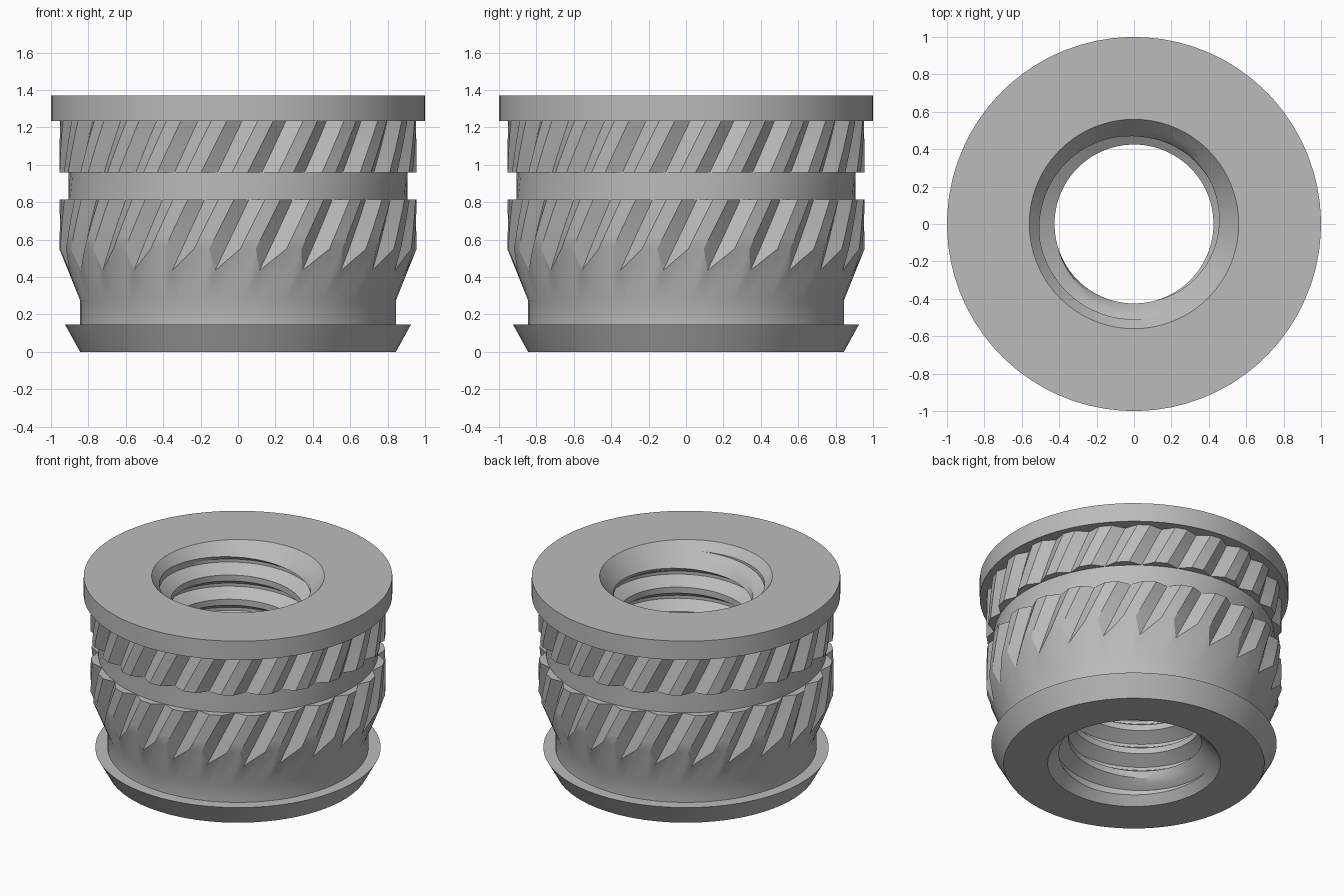
import bpy, bmesh, math

if "Cube" in bpy.data.objects:
    bpy.data.objects.remove(bpy.data.objects["Cube"])

TEETH = 24
COLS = TEETH * 3            # each tooth: root line, crest start, crest end
HEIGHT = 1.37
ROOT, CREST, NECK = 0.909, 0.955, 0.845
A0 = -math.pi / 2 + 0.127   # angle of one tooth root at its lower tip
LEAN = 0.526                # helical lean of teeth, radians per unit height
Z_TIP = 0.435
PITCH, MINOR, MAJOR = 0.173, 0.425, 0.51
BEVEL_R, BEVEL_SLOPE = 0.56, 0.85


def point(r, angle, z):
    return (r * math.cos(angle), r * math.sin(angle), z)


def outer_column(j):
    """Bottom lip, neck, two helical knurl bands, groove and flange."""
    base = A0 + 2 * math.pi * j / COLS
    is_root = j % 3 == 0
    r_tooth = ROOT if is_root else CREST

    def at(r, z, twist_z=None):
        tz = z if twist_z is None else twist_z
        return point(r, base + LEAN * (tz - Z_TIP), z)

    pts = [at(r, z, Z_TIP) for r, z in
           [(NECK, 0), (0.925, 0.145), (NECK, 0.145), (NECK, 0.275)]]
    # lower teeth run out on the cone, so roots start lower than crests
    low = Z_TIP if is_root else 0.55
    for start, end in ((low, 0.815), (0.96, 1.235)):
        pts += [at(r_tooth, start + (end - start) * i / 4) for i in range(5)]
        if end < 1:
            pts += [at(0.907, 0.815), at(0.907, 0.96)]
    pts += [at(1.0, 1.235), at(1.0, HEIGHT, 1.235)]
    return pts


def bore_column(j):
    """Threaded bore with a bevel at both mouths, from top to bottom."""
    angle = A0 + 0.15 + 2 * math.pi * j / COLS
    lo = (BEVEL_R - MAJOR) / BEVEL_SLOPE
    hi = HEIGHT - lo
    mid = (MINOR + MAJOR) / 2
    profile = [(0, MINOR), (0.25, MINOR), (0.406, mid),
               (0.5625, MAJOR), (0.6875, MAJOR), (0.844, mid)]
    pts = [point(BEVEL_R, angle, 0)]
    for n in range(-1, 9):
        for phase, r in profile:
            z = PITCH * (n + phase + j / COLS)
            z = min(max(z, lo), hi)
            bevel = BEVEL_R - BEVEL_SLOPE * min(z, HEIGHT - z)
            pts.append(point(max(r, bevel), angle, z))
    pts.append(point(BEVEL_R, angle, HEIGHT))
    return pts[::-1]


# Loft all columns around the axis into one closed body
bm = bmesh.new()
columns = [[bm.verts.new(p) for p in outer_column(j) + bore_column(j)]
           for j in range(COLS + 1)]
for a, b in zip(columns, columns[1:]):
    for k in range(len(a)):
        m = (k + 1) % len(a)
        bm.faces.new((a[k], b[k], b[m], a[m]))
bmesh.ops.remove_doubles(bm, verts=bm.verts, dist=1e-5)
bmesh.ops.recalc_face_normals(bm, faces=bm.faces)

mesh = bpy.data.meshes.new("threaded_insert")
bm.to_mesh(mesh)
bm.free()
body = bpy.data.objects.new("threaded_insert", mesh)
bpy.context.collection.objects.link(body)

# Single plain grey metal
grey = bpy.data.materials.new("light_grey_metal")
grey.diffuse_color = (0.5, 0.5, 0.5, 1)
grey.use_nodes = True
grey.node_tree.nodes["Principled BSDF"].inputs["Base Color"].default_value = grey.diffuse_color
mesh.materials.append(grey)

bpy.context.view_layer.objects.active = body
body.select_set(True)
bpy.ops.object.shade_smooth_by_angle(angle=math.radians(25))
